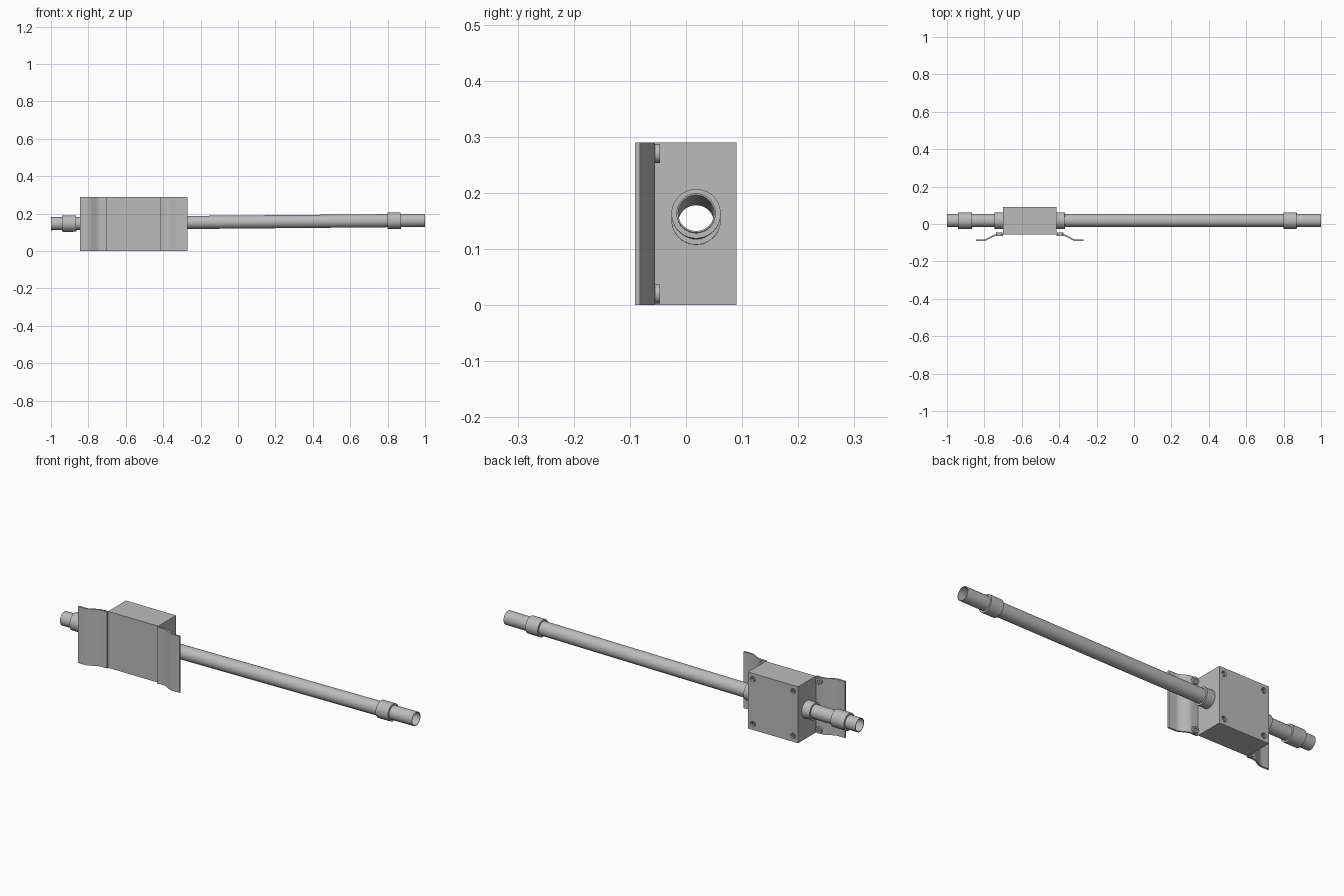
import bpy, bmesh, math
from mathutils import Vector

cube = bpy.data.objects.get("Cube")
if cube:
    bpy.data.objects.remove(cube, do_unlink=True)

grey = bpy.data.materials.new("light grey metal")
grey.use_nodes = True
COLOR = (0.5, 0.5, 0.5, 1)
grey.diffuse_color = COLOR
grey.node_tree.nodes["Principled BSDF"].inputs["Base Color"].default_value = COLOR

HEIGHT = 0.29
BOX_L, BOX_R = -0.70, -0.415
FRONT, BACK = -0.055, 0.09


def finish(name, bm, smooth=True):
    bmesh.ops.recalc_face_normals(bm, faces=bm.faces[:])
    mesh = bpy.data.meshes.new(name)
    bm.to_mesh(mesh)
    bm.free()
    mesh.materials.append(grey)
    obj = bpy.data.objects.new(name, mesh)
    bpy.context.collection.objects.link(obj)
    if smooth:
        bpy.ops.object.select_all(action='DESELECT')
        obj.select_set(True)
        bpy.context.view_layer.objects.active = obj
        bpy.ops.object.shade_smooth_by_angle(angle=math.radians(30))
    return obj


def tube(name, start, end, outer, inner=0.0, sides=40):
    """Cylinder between two points, hollow when inner is above zero."""
    start, end = Vector(start), Vector(end)
    turn = (end - start).to_track_quat('Z', 'Y')
    bm = bmesh.new()

    def ring(centre, radius):
        return [bm.verts.new(centre + turn @ Vector((
            radius * math.cos(math.tau * i / sides),
            radius * math.sin(math.tau * i / sides), 0))) for i in range(sides)]

    rings = [ring(start, outer), ring(end, outer)]
    if inner:
        rings += [ring(end, inner), ring(start, inner)]
        pairs = list(zip(rings, rings[1:] + rings[:1]))
    else:
        pairs = [(rings[0], rings[1])]
        bm.faces.new(rings[0])
        bm.faces.new(rings[1])
    for a, b in pairs:
        for i in range(sides):
            j = (i + 1) % sides
            bm.faces.new((a[i], a[j], b[j], b[i]))
    return finish(name, bm)


def axis(x):
    """Point on the slightly tilted pipe centre line."""
    return (x, 0.018, 0.155 + 0.009 * x)


# Hollow pipe and its collars
tube("main_pipe", axis(-1), axis(1), 0.035, 0.032)
for name, x0, x1 in (("left_end_collar", 0.80, 0.87),
                     ("right_end_collar", -0.94, -0.865),
                     ("left_box_collar", BOX_R - 0.01, -0.37),
                     ("right_box_collar", -0.745, BOX_L + 0.01)):
    tube(name, axis(x0), axis(x1), 0.044, 0.034)

# Housing box
bm = bmesh.new()
bmesh.ops.create_cube(bm, size=1)
for v in bm.verts:
    v.co.x = BOX_L if v.co.x < 0 else BOX_R
    v.co.y = FRONT if v.co.y < 0 else BACK
    v.co.z = 0 if v.co.z < 0 else HEIGHT
box = finish("housing_box", bm, smooth=False)

# Pipe bore and screw recesses cut from the box
cutters = [tube("bore_cutter", axis(-0.8), axis(-0.3), 0.0345)]
screws = [(x, z) for x in (BOX_L + 0.028, BOX_R - 0.028)
          for z in (0.03, HEIGHT - 0.03)]
for x, z in screws:
    cutters.append(tube("recess_cutter", (x, BACK - 0.012, z),
                        (x, BACK + 0.02, z), 0.014, sides=24))
bpy.context.view_layer.objects.active = box
for cutter in cutters:
    cutter.hide_render = True
    mod = box.modifiers.new("cut", 'BOOLEAN')
    mod.operation = 'DIFFERENCE'
    mod.solver = 'EXACT'
    mod.object = cutter
    bpy.ops.object.modifier_apply(modifier=mod.name)
for cutter in cutters:
    bpy.data.objects.remove(cutter, do_unlink=True)

# Cover screws sitting in the recesses
for x, z in screws:
    tube("cover_screw", (x, BACK - 0.014, z), (x, BACK - 0.004, z), 0.009, 0.004, sides=24)

# Curved mounting wings, mirrored, each with two bolts
WING, FLAT, BEND, DROP, THICK = 0.145, 0.035, 0.105, 0.027, 0.009


def wing_y(d):
    t = min(max((d - FLAT) / (BEND - FLAT), 0), 1)
    return FRONT - DROP * t * t * (3 - 2 * t)


steps = [0] + [FLAT + (BEND - FLAT) * i / 14 for i in range(15)] + [WING]
for name, edge, side in (("left", BOX_R, 1), ("right", BOX_L, -1)):
    bm = bmesh.new()
    outline = [(d, wing_y(d)) for d in steps]
    outline += [(d, wing_y(d) - THICK) for d in reversed(steps)]
    low, high = ([bm.verts.new((edge + side * d, y, z)) for d, y in outline]
                 for z in (0, HEIGHT))
    n, last = len(outline), len(outline) - 1
    for i in range(n):
        j = (i + 1) % n
        bm.faces.new((low[i], low[j], high[j], high[i]))
    for row in (low, high):
        for i in range(len(steps) - 1):
            bm.faces.new((row[i], row[i + 1], row[last - i - 1], row[last - i]))
    finish(name + "_mounting_wing", bm)
    x = edge + side * 0.02
    for z in (0.02, HEIGHT - 0.02):
        tube(name + "_bolt_head", (x, FRONT - 0.002, z), (x, FRONT + 0.009, z),
             0.017, 0.008, sides=24)
        tube(name + "_bolt_core", (x, FRONT - 0.002, z), (x, FRONT + 0.003, z),
             0.009, sides=24)
